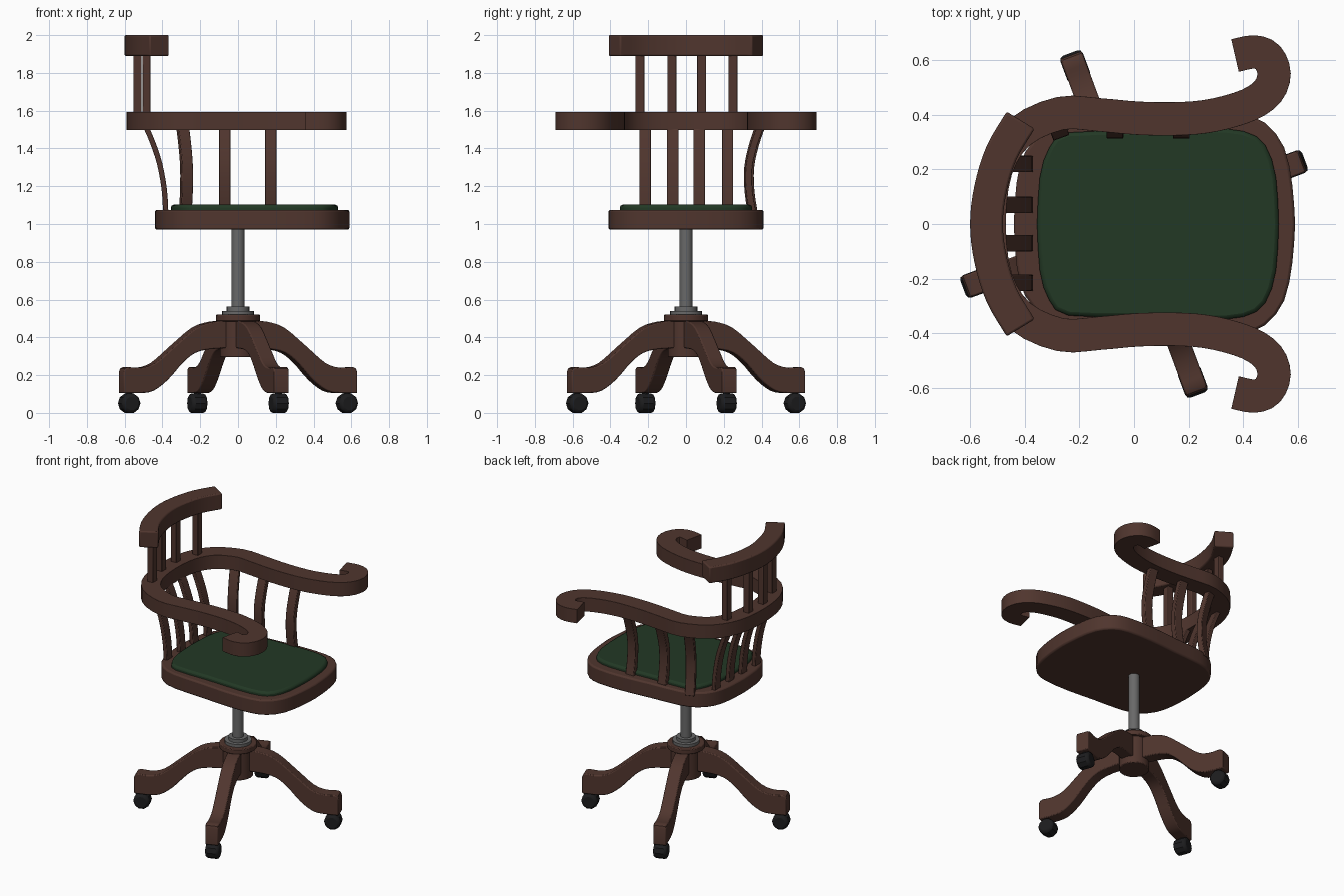
import bpy, bmesh, math
from mathutils import Vector, Matrix

if "Cube" in bpy.data.objects:
    bpy.data.objects.remove(bpy.data.objects["Cube"])

def material(name, rgb):
    m = bpy.data.materials.new(name)
    m.diffuse_color = (*rgb, 1)
    m.use_nodes = True
    m.node_tree.nodes["Principled BSDF"].inputs["Base Color"].default_value = m.diffuse_color
    return m

WOOD = material("dark wood", (0.080, 0.036, 0.027))
GREEN = material("green leather", (0.016, 0.040, 0.018))
STEEL = material("grey steel", (0.14, 0.14, 0.14))
BLACK = material("black rubber", (0.012, 0.012, 0.013))

def finish(name, bm, mat, bevel=0.0, segs=2, angle=35):
    bmesh.ops.recalc_face_normals(bm, faces=bm.faces)
    me = bpy.data.meshes.new(name)
    bm.to_mesh(me)
    bm.free()
    me.materials.append(mat)
    ob = bpy.data.objects.new(name, me)
    bpy.context.collection.objects.link(ob)
    bpy.ops.object.select_all(action='DESELECT')
    ob.select_set(True)
    bpy.context.view_layer.objects.active = ob
    bpy.ops.object.shade_smooth_by_angle(angle=math.radians(angle))
    if bevel:
        b = ob.modifiers.new("bevel", 'BEVEL')
        b.width, b.segments = bevel, segs
        b.limit_method, b.angle_limit = 'ANGLE', math.radians(50)
    return ob

def spline(pts, n=3):
    """Catmull-Rom curve through the points."""
    p = [Vector(q) for q in pts]
    p = [2 * p[0] - p[1]] + p + [2 * p[-1] - p[-2]]
    out = []
    for i in range(1, len(p) - 2):
        a, b, c, d = p[i - 1:i + 3]
        for k in range(n):
            t = k / n
            out.append(0.5 * (2 * b + (c - a) * t + (2 * a - 5 * b + 4 * c - d) * t * t
                              + (3 * b - a - 3 * c + d) * t ** 3))
    return out + [p[-2]]

def sweep(name, path, ref, along, across, bevel=0.008):
    """Rectangular bar along a path: size 'along' the ref axis, 'across' it."""
    bm = bmesh.new()
    ref = Vector(ref).normalized()
    rings = []
    for i, p in enumerate(path):
        t = path[min(i + 1, len(path) - 1)] - path[max(i - 1, 0)]
        side = t.cross(ref).normalized()
        rings.append([bm.verts.new(p + ref * u * along / 2 + side * v * across / 2)
                      for u, v in ((-1, -1), (1, -1), (1, 1), (-1, 1))])
    for a, b in zip(rings, rings[1:]):
        for k in range(4):
            bm.faces.new((a[k], a[(k + 1) % 4], b[(k + 1) % 4], b[k]))
    bm.faces.new(rings[0])
    bm.faces.new(rings[-1])
    return finish(name, bm, WOOD, bevel)

def mirrored(half):
    """Mirror half a path (starting on y = 0) across the y axis."""
    return [(x, -y) for x, y in half[:0:-1]] + half

def slab(name, half, z0, z1, mat, bevel):
    """Plate from a half outline running from back to front."""
    h = [tuple(v) for v in spline([(x, y, 0) for x, y in half], 2)]
    loop = [(x, y) for x, y, _ in h] + [(x, -y) for x, y, _ in h[-2:0:-1]]
    bm = bmesh.new()
    f = bm.faces.new([bm.verts.new((x, y, z0)) for x, y in loop])
    g = bmesh.ops.extrude_face_region(bm, geom=[f])
    bmesh.ops.translate(bm, vec=(0, 0, z1 - z0),
                        verts=[v for v in g['geom'] if isinstance(v, bmesh.types.BMVert)])
    return finish(name, bm, mat, bevel)

def cyl(name, r, z0, z1, mat, sides=20, bevel=0.0):
    bm = bmesh.new()
    bmesh.ops.create_cone(bm, cap_ends=True, segments=sides, radius1=r, radius2=r,
                          depth=z1 - z0, matrix=Matrix.Translation((0, 0, (z0 + z1) / 2)))
    return finish(name, bm, mat, bevel)

# seat and cushion
slab("seat", [(-0.44, 0), (-0.43, 0.15), (-0.40, 0.26), (-0.33, 0.34), (-0.22, 0.38),
              (0, 0.395), (0.2, 0.41), (0.38, 0.405), (0.48, 0.37), (0.55, 0.28),
              (0.58, 0.14), (0.59, 0)], 0.97, 1.075, WOOD, 0.01)
slab("seat_cushion", [(-0.355, 0), (-0.345, 0.17), (-0.31, 0.28), (-0.24, 0.335), (0, 0.34),
                      (0.25, 0.35), (0.40, 0.34), (0.48, 0.29), (0.52, 0.17), (0.53, 0)],
     1.06, 1.102, GREEN, 0.014)

# arm rail with scrolled ends
arm = mirrored([(-0.53, 0), (-0.505, 0.2), (-0.42, 0.335), (-0.27, 0.405), (-0.13, 0.4),
                (0.02, 0.387), (0.18, 0.386), (0.3, 0.4), (0.42, 0.436), (0.49, 0.485),
                (0.513, 0.55), (0.49, 0.61), (0.44, 0.63), (0.37, 0.617)])
sweep("arm_rail", spline([(x, y, 1.545) for x, y in arm], 3), (0, 0, 1), 0.095, 0.122)

# curved top rail
top = mirrored([(-0.54, 0), (-0.525, 0.13), (-0.485, 0.26), (-0.415, 0.38)])
sweep("top_rail", spline([(x, y, 1.945) for x, y in top], 4), (0, 0, 1), 0.112, 0.12)

# back slats, lower (curved) and upper (straight)
for y in (-0.215, -0.07, 0.07, 0.22):
    path = spline([(-0.382, y, 1.05), (-0.39, y, 1.18), (-0.415, y, 1.32),
                   (-0.455, y, 1.44), (-0.495, y, 1.53)], 3)
    sweep("back_slat", path, (0, 1, 0), 0.06, 0.028, 0.004)
for x, y in ((-0.484, -0.243), (-0.532, -0.075), (-0.532, 0.083), (-0.484, 0.248)):
    sweep("upper_slat", [Vector((x, y, 1.57)), Vector((x, y, 1.91))],
          (0, 1, 0), 0.048, 0.042, 0.004)

# bowed slats, only under the +y arm
for x, turn in ((-0.28, 0.35), (-0.07, 0), (0.173, 0)):
    out = Vector((-math.sin(turn), math.cos(turn), 0))
    path = spline([Vector((x, 0.355, z)) + out * d for z, d in
                   ((1.05, 0), (1.17, -0.02), (1.3, -0.022), (1.42, 0.005), (1.53, 0.045))], 3)
    sweep("arm_slat", path, (math.cos(turn), math.sin(turn), 0), 0.062, 0.036, 0.004)

# column, collars and hub
cyl("column", 0.035, 0.5, 0.98, STEEL)
cyl("lower_collar", 0.085, 0.515, 0.54, STEEL)
cyl("upper_collar", 0.06, 0.53, 0.562, STEEL)
cyl("hub", 0.095, 0.295, 0.50, WOOD, 16, 0.005)
cyl("hub_cap", 0.117, 0.485, 0.52, WOOD, 16, 0.005)

# four curved legs with casters
upper = spline([(0.06, 0.487, 0), (0.15, 0.483, 0), (0.25, 0.45, 0), (0.37, 0.355, 0),
                (0.48, 0.265, 0), (0.56, 0.24, 0), (0.635, 0.243, 0)], 3)
lower = spline([(0.66, 0.105, 0), (0.56, 0.105, 0), (0.49, 0.118, 0), (0.41, 0.175, 0),
                (0.31, 0.28, 0), (0.22, 0.33, 0), (0.06, 0.345, 0)], 3)
profile = [(p.x, p.y) for p in upper] + [(0.653, 0.235), (0.66, 0.217)] + [(p.x, p.y) for p in lower]
for i in range(4):
    rot = Matrix.Rotation(math.radians(20.5 + 90 * i), 4, 'Z')
    bm = bmesh.new()
    f = bm.faces.new([bm.verts.new((r, -0.042, z)) for r, z in profile])
    g = bmesh.ops.extrude_face_region(bm, geom=[f])
    bmesh.ops.translate(bm, vec=(0, 0.084, 0),
                        verts=[v for v in g['geom'] if isinstance(v, bmesh.types.BMVert)])
    bm.transform(rot)
    finish("leg", bm, WOOD, 0.006)
    # caster wheel with a short stem
    bm = bmesh.new()
    bmesh.ops.create_cone(bm, cap_ends=True, segments=10, radius1=0.053, radius2=0.053, depth=0.088,
                          matrix=Matrix.Translation((0.615, 0, 0.051))
                          @ Matrix.Rotation(math.pi / 2, 4, 'X') @ Matrix.Rotation(math.pi / 10, 4, 'Z'))
    bm.transform(rot)
    finish("caster_wheel", bm, BLACK, 0.016, 2, 25)
    bm = bmesh.new()
    bmesh.ops.create_cone(bm, cap_ends=True, segments=8, radius1=0.02, radius2=0.02, depth=0.05,
                          matrix=Matrix.Translation((0.615, 0, 0.095)))
    bm.transform(rot)
    finish("caster_stem", bm, BLACK)
